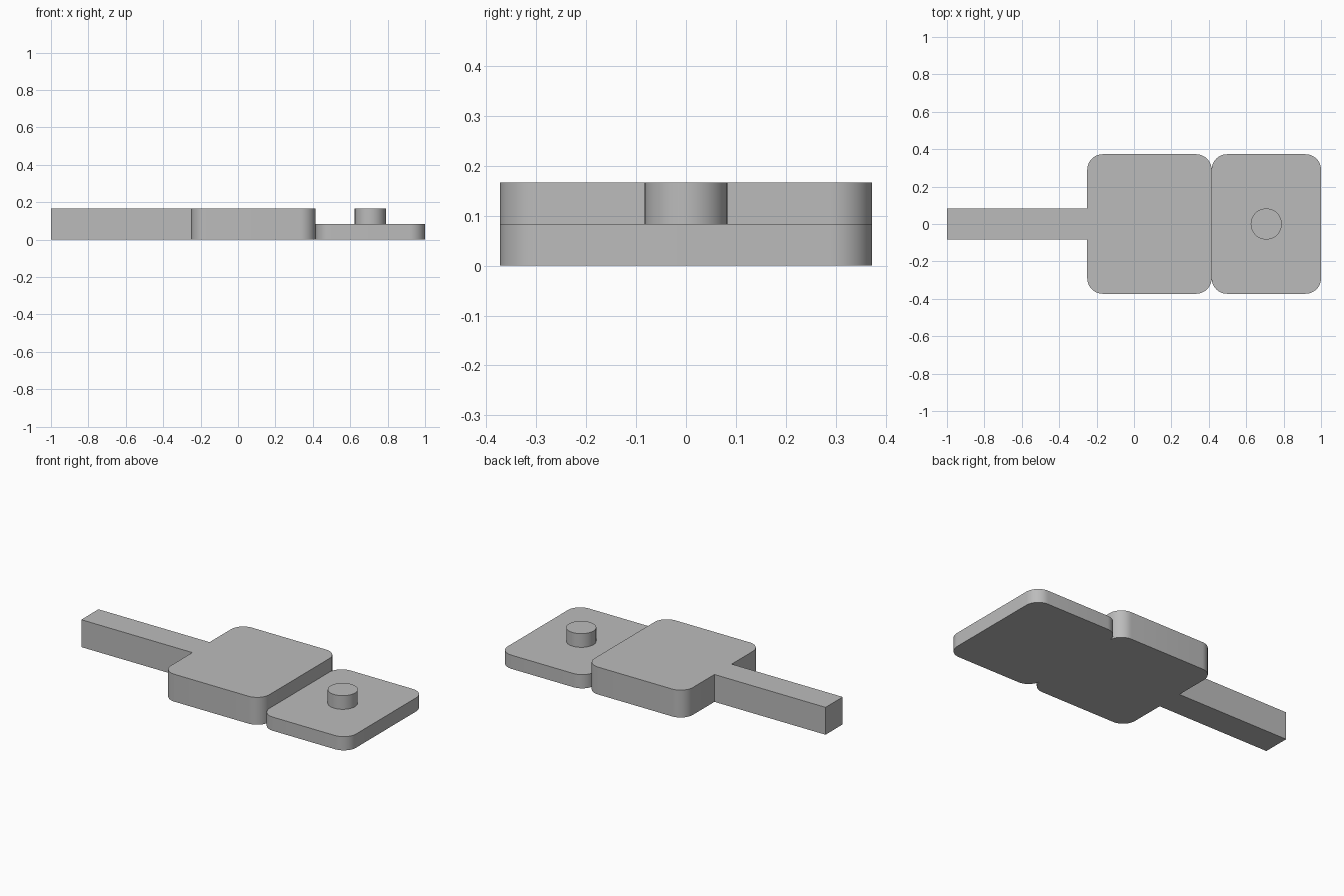
import bpy
import bmesh
import math

cube = bpy.data.objects.get("Cube")
if cube:
    bpy.data.objects.remove(cube, do_unlink=True)

THICK = 0.167      # full height
THIN = THICK / 2   # height of the low plate
HALF_DEPTH = 0.373
RADIUS = 0.083     # corner and peg radius, half width of the handle

grey = bpy.data.materials.new("plain_grey")
grey.use_nodes = True
grey.diffuse_color = (0.5, 0.5, 0.5, 1)
grey.node_tree.nodes["Principled BSDF"].inputs["Base Color"].default_value = (0.5, 0.5, 0.5, 1)


def extrude(name, outline, z0, z1, smooth=True):
    """Raise a flat outline into a solid part."""
    bm = bmesh.new()
    base = bm.faces.new([bm.verts.new((x, y, z0)) for x, y in outline])
    top = bmesh.ops.extrude_face_region(bm, geom=[base])["geom"]
    verts = [v for v in top if isinstance(v, bmesh.types.BMVert)]
    bmesh.ops.translate(bm, verts=verts, vec=(0, 0, z1 - z0))
    bmesh.ops.recalc_face_normals(bm, faces=bm.faces)
    mesh = bpy.data.meshes.new(name)
    bm.to_mesh(mesh)
    bm.free()
    mesh.materials.append(grey)
    obj = bpy.data.objects.new(name, mesh)
    bpy.context.collection.objects.link(obj)
    if smooth:
        bpy.ops.object.select_all(action="DESELECT")
        obj.select_set(True)
        bpy.context.view_layer.objects.active = obj
        bpy.ops.object.shade_smooth_by_angle(angle=math.radians(30))
    return obj


def arc(cx, cy, r, start, sweep, steps):
    angles = [math.radians(start + sweep * i / steps) for i in range(steps + 1)]
    return [(cx + r * math.cos(a), cy + r * math.sin(a)) for a in angles]


def rounded_rect(x0, x1, half, r):
    corners = [(x1 - r, half - r), (x0 + r, half - r),
               (x0 + r, r - half), (x1 - r, r - half)]
    return [p for i, (cx, cy) in enumerate(corners)
            for p in arc(cx, cy, r, 90 * i, 90, 12)]


# Thick main block and the thin plate beside it
extrude("main_block", rounded_rect(-0.25, 0.415, HALF_DEPTH, RADIUS), 0, THICK)
extrude("thin_plate", rounded_rect(0.415, 1.0, HALF_DEPTH, RADIUS), 0, THIN)

# Round peg on the plate
extrude("peg", arc(0.707, 0, RADIUS, 0, 360, 48)[:-1], THIN, THICK)

# Square handle bar
extrude("handle", [(-1, -RADIUS), (-0.25, -RADIUS), (-0.25, RADIUS), (-1, RADIUS)],
        0, THICK, smooth=False)
